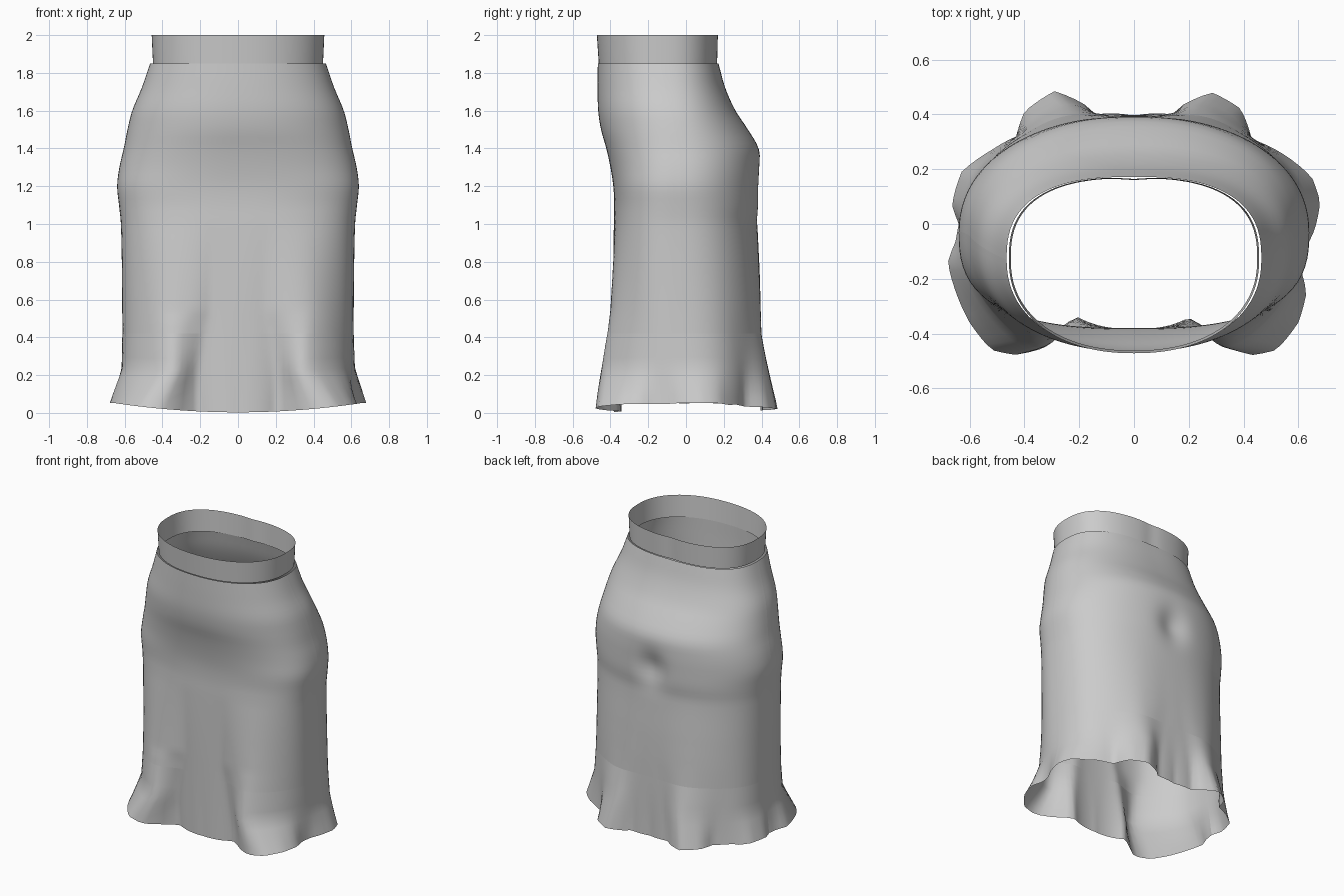
import bpy, bmesh
from math import sin, cos, pi, atan2, hypot, exp

if "Cube" in bpy.data.objects:
    bpy.data.objects.remove(bpy.data.objects["Cube"])

# z, half width, front y, back y, seam y, front power, back power, fold weights: x, front y, back y
ROWS = [
    (0.00, .61, -.385, .395, -.02, 2.8, 2.3, 1.0, 1.0, 1.0),
    (0.22, .61, -.385, .397, -.02, 2.8, 2.3, .15, .78, .62),
    (0.42, .61, -.385, .395, -.02, 2.8, 2.3, .05, .60, .25),
    (0.70, .613, -.385, .39, -.03, 2.8, 2.3, .02, .32, .10),
    (1.00, .62, -.382, .38, -.03, 2.8, 2.25, 0, .03, .01),
    (1.10, .63, -.38, .392, -.03, 2.75, 2.2, 0, 0, 0),
    (1.20, .64, -.385, .395, -.03, 2.7, 2.15, 0, 0, 0),
    (1.30, .628, -.40, .395, -.03, 2.55, 2.15, 0, 0, 0),
    (1.40, .605, -.422, .385, -.04, 2.45, 2.15, 0, 0, 0),
    (1.50, .585, -.45, .328, -.06, 2.3, 2.2, 0, 0, 0),
    (1.60, .56, -.465, .262, -.08, 2.25, 2.3, 0, 0, 0),
    (1.72, .51, -.468, .208, -.11, 2.2, 2.45, 0, 0, 0),
    (1.85, .465, -.467, .172, -.13, 2.2, 2.6, 0, 0, 0),
]
# hem outline from front centre round to back centre, right and left halves
HEM_R = [(0, -.38), (.13, -.37), (.2, -.342), (.27, -.38), (.33, -.44), (.42, -.48), (.52, -.46),
         (.6, -.36), (.63, -.25), (.61, -.17), (.62, -.1), (.66, -.02), (.68, .08), (.65, .17),
         (.52, .27), (.43, .31), (.39, .42), (.285, .48), (.17, .43), (.14, .4), (0, .395)]
HEM_L = [(-.13, -.37), (-.21, -.338), (-.28, -.38), (-.33, -.44), (-.41, -.48), (-.52, -.46),
         (-.6, -.36), (-.65, -.25), (-.68, -.14), (-.65, -.06), (-.64, 0), (-.665, .07),
         (-.63, .19), (-.52, .27), (-.43, .32), (-.4, .41), (-.29, .485), (-.17, .43), (-.14, .4)]
N = 128
hem = sorted((atan2(y, x), hypot(x, y)) for x, y in HEM_R + HEM_L)
hem = [(hem[-1][0] - 2 * pi, hem[-1][1])] + hem + [(hem[0][0] + 2 * pi, hem[0][1])]


def hem_radius(a):
    a = atan2(sin(a), cos(a))
    for (a0, r0), (a1, r1) in zip(hem, hem[1:]):
        if a0 <= a <= a1:
            return r0 + (r1 - r0) * (a - a0) / (a1 - a0)


def hem_point(a, z):
    """Hem outline at angle a; the folds soften with height."""
    w = .16 * min(1, max(0, z - .05) / .5)
    r = sum(hem_radius(a + w * k / 3) for k in range(-4, 5)) / 9 if w else hem_radius(a)
    return r * cos(a), r * sin(a)


def row_at(z):
    """Smooth interpolation of the profile table."""
    i = max(k for k in range(len(ROWS) - 1) if ROWS[k][0] <= z + 1e-6)
    p, q = ROWS[i], ROWS[i + 1]
    o, s = ROWS[max(i - 1, 0)], ROWS[min(i + 2, len(ROWS) - 1)]
    h = q[0] - p[0]
    t = (z - p[0]) / h
    out = []
    for k in range(1, len(p)):
        if k >= 7:
            out.append(p[k] + (q[k] - p[k]) * t)
            continue
        m0 = (q[k] - o[k]) / (q[0] - o[0]) * h
        m1 = (s[k] - p[k]) / (s[0] - p[0]) * h
        out.append((2*t**3 - 3*t*t + 1) * p[k] + (t**3 - 2*t*t + t) * m0
                   + (3*t*t - 2*t**3) * q[k] + (t**3 - t*t) * m1)
    return out


def oval(a, hw, yf, yb, yc, nf, nb):
    """Point at polar angle a on an oval whose front and back halves differ."""
    c, s = cos(a), sin(a)
    b, n = (yb - yc, nb) if s > 0 else (yc - yf, nf)
    r = (abs(c / hw) ** n + abs(s / b) ** n) ** (-1 / n)
    return r * c, yc + r * s


def skirt_point(a, z):
    row = row_at(z)
    wx, wf, wb = row[6:]
    x, y = oval(a, *row[:6])
    if wf > 0:
        hx, hy = hem_point(a, z)
        back = min(1, max(0, .5 + sin(a)))
        x, y = x + (hx - x) * wx, y + (hy - y) * (wf + (wb - wf) * back)
    if sin(a) > .3:   # dip at the centre back
        y -= .04 * exp(-(x / .1) ** 2 - ((z - 1.17) / .11) ** 2)
    drop = max(0, 1 - z / .42)
    lift = .05 * min(1, (x / .66) ** 2) + (.012 if y > .25 else .003)
    return x, y, z + lift * drop


def band_point(a, z):
    t = (z - 1.85) / .15
    x, y = oval(a, .45 + .007 * t, -.462 - .01 * t, .167 + .004 * t, -.13, 2.2, 2.6)
    if sin(a) > 0:
        y -= .006 * exp(-(x / .06) ** 2)
    return x, y, z


def sheet(name, point, heights, i0, i1):
    """Loft a cloth panel between two angular steps."""
    bm = bmesh.new()
    closed = i1 - i0 == N
    cols = N if closed else i1 - i0 + 1
    grid = [[bm.verts.new(point(2 * pi * (i0 + i) / N, z)) for i in range(cols)] for z in heights]
    for lo, up in zip(grid, grid[1:]):
        for i in range(cols if closed else cols - 1):
            j = (i + 1) % cols
            bm.faces.new((lo[i], lo[j], up[j], up[i]))
    me = bpy.data.meshes.new(name)
    bm.to_mesh(me)
    bm.free()
    for p in me.polygons:
        p.use_smooth = True
    ob = bpy.data.objects.new(name, me)
    bpy.context.collection.objects.link(ob)


def steps(a, b, n):
    return [a + (b - a) * i / n for i in range(n + 1)]


# waistband ring, then panels and flounces meeting at the side seams
sheet("waistband", band_point, steps(1.85, 2.0, 3), 0, N)
for side, start in (("back", 0), ("front", N // 2)):
    sheet(side + "_panel", skirt_point, steps(.42, 1.85, 44), start, start + N // 2)
    sheet(side + "_flounce", skirt_point, [0, .05, .1, .16, .22, .28, .35, .42], start, start + N // 2)
